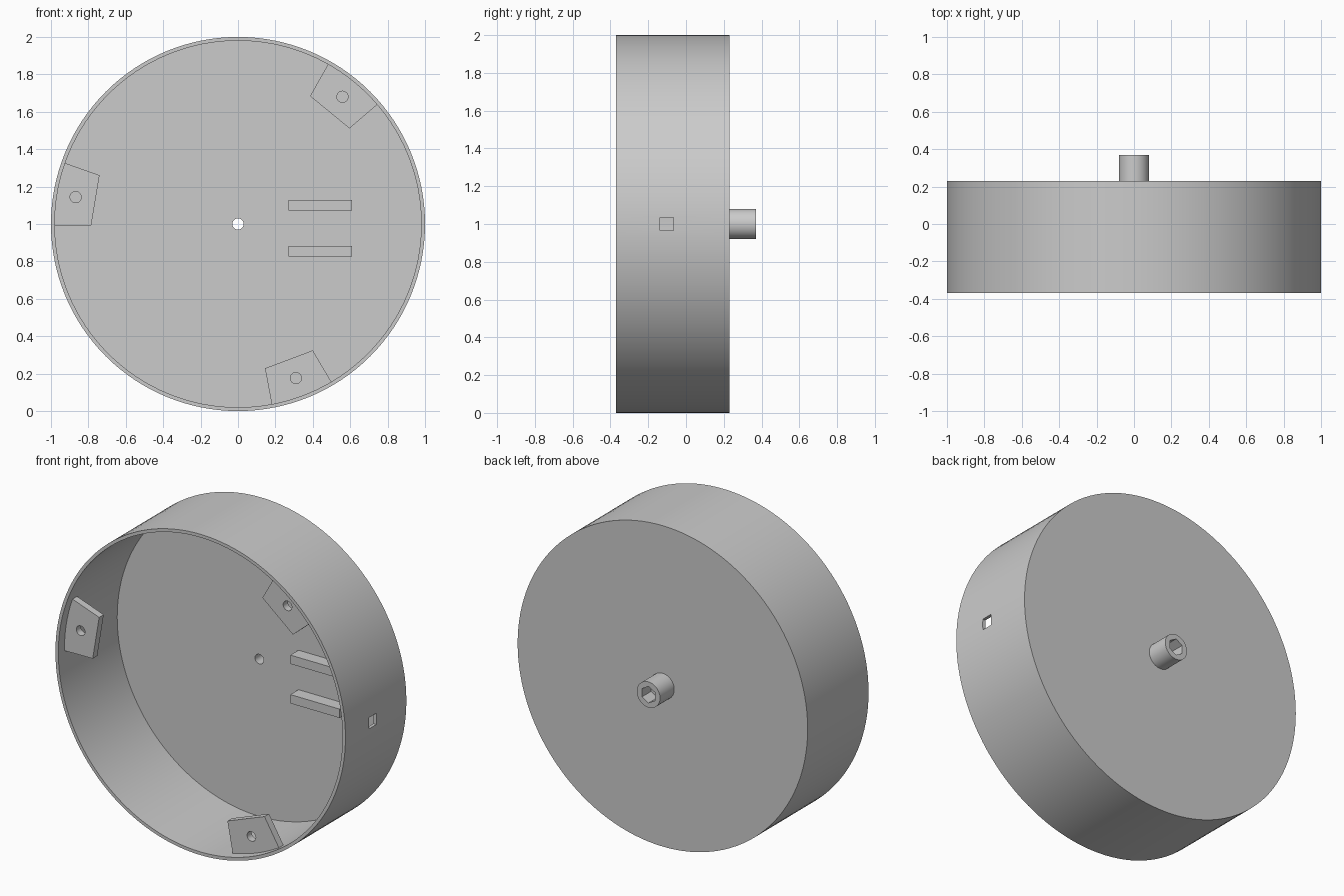
import bpy, bmesh, math
from mathutils import Matrix, Vector

cube = bpy.data.objects.get("Cube")
if cube:
    bpy.data.objects.remove(cube, do_unlink=True)

grey = bpy.data.materials.new("plain grey")
grey.use_nodes = True
grey.diffuse_color = (0.6, 0.6, 0.6, 1)
grey.node_tree.nodes["Principled BSDF"].inputs["Base Color"].default_value = (0.6, 0.6, 0.6, 1)

CENTRE = Vector((0, 0, 1))
FRONT, BACK, FLOOR, TIP = -0.37, 0.23, 0.21, 0.37
SEGMENTS = 128


def finish(bm, name):
    bmesh.ops.recalc_face_normals(bm, faces=bm.faces)
    mesh = bpy.data.meshes.new(name)
    bm.to_mesh(mesh)
    bm.free()
    mesh.materials.append(grey)
    obj = bpy.data.objects.new(name, mesh)
    bpy.context.collection.objects.link(obj)
    return obj


def prism(name, outline, y0, y1):
    """Extrude an (x, height) outline, given about the drum axis, along y."""
    bm = bmesh.new()
    face = bm.faces.new([bm.verts.new(CENTRE + Vector((x, y0, h))) for x, h in outline])
    out = bmesh.ops.extrude_face_region(bm, geom=[face])
    verts = [v for v in out["geom"] if isinstance(v, bmesh.types.BMVert)]
    bmesh.ops.translate(bm, verts=verts, vec=(0, y1 - y0, 0))
    return finish(bm, name)


def polar(radius, angle):
    return radius * math.cos(angle), radius * math.sin(angle)


def ring(radius, sides, start=0.0, cx=0.0, cz=0.0):
    points = [polar(radius, start + math.tau * i / sides) for i in range(sides)]
    return [(cx + x, cz + z) for x, z in points]


def box(x0, x1, h0, h1):
    return [(x0, h0), (x1, h0), (x1, h1), (x0, h1)]


def cut(obj, cutter):
    """Subtract the cutter, keep the result and remove the cutter."""
    cutter.hide_render = True
    mod = obj.modifiers.new("cut", "BOOLEAN")
    mod.operation, mod.solver, mod.object = "DIFFERENCE", "EXACT", cutter
    select(obj)
    bpy.ops.object.modifier_apply(modifier=mod.name)
    bpy.data.objects.remove(cutter, do_unlink=True)


def select(obj):
    bpy.ops.object.select_all(action="DESELECT")
    obj.select_set(True)
    bpy.context.view_layer.objects.active = obj


def smooth(obj):
    select(obj)
    bpy.ops.object.shade_smooth_by_angle(angle=math.radians(30))


# Open drum with its rear hub and axial bore, turned from one profile
profile = [(0.03, FLOOR), (0.98, FLOOR), (0.98, FRONT), (1, FRONT),
           (1, BACK), (0.08, BACK), (0.08, TIP), (0.03, TIP)]
bm = bmesh.new()
loops = []
for i in range(SEGMENTS):
    turn = Matrix.Rotation(math.tau * i / SEGMENTS, 3, "Y")
    loops.append([bm.verts.new(CENTRE + turn @ Vector((r, y, 0))) for r, y in profile])
for i, loop in enumerate(loops):
    after = loops[(i + 1) % SEGMENTS]
    for j in range(len(profile)):
        k = (j + 1) % len(profile)
        bm.faces.new((loop[j], loop[k], after[k], after[j]))
drum = finish(bm, "drum")

# Hexagonal socket in the hub and square port in the side wall
cut(drum, prism("socket_cutter", ring(0.052, 6, math.pi / 2), 0.28, TIP + 0.1))
cut(drum, prism("port_cutter", box(0.9, 1.1, -0.035, 0.035), -0.138, -0.065))
smooth(drum)

# Three wedge-shaped screw tabs around the inside wall
half = math.radians(10)
for n in range(3):
    angle = math.radians(50.6 + 120 * n)
    arc = [polar(0.988, angle - half + 2 * half * i / 8) for i in range(9)]
    outline = arc + [polar(0.785, angle + half), polar(0.785, angle - half)]
    tab = prism(f"screw_tab_{n + 1}", outline, -0.31, -0.265)
    cx, cz = polar(0.88, angle)
    cut(tab, prism("screw_cutter", ring(0.03, 32, 0, cx, cz), -0.4, -0.2))
    smooth(tab)

# Two parallel ribs standing on the floor
for name, low in (("upper_rib", 0.073), ("lower_rib", -0.173)):
    prism(name, box(0.27, 0.61, low, low + 0.055), 0.13, FLOOR + 0.005)
